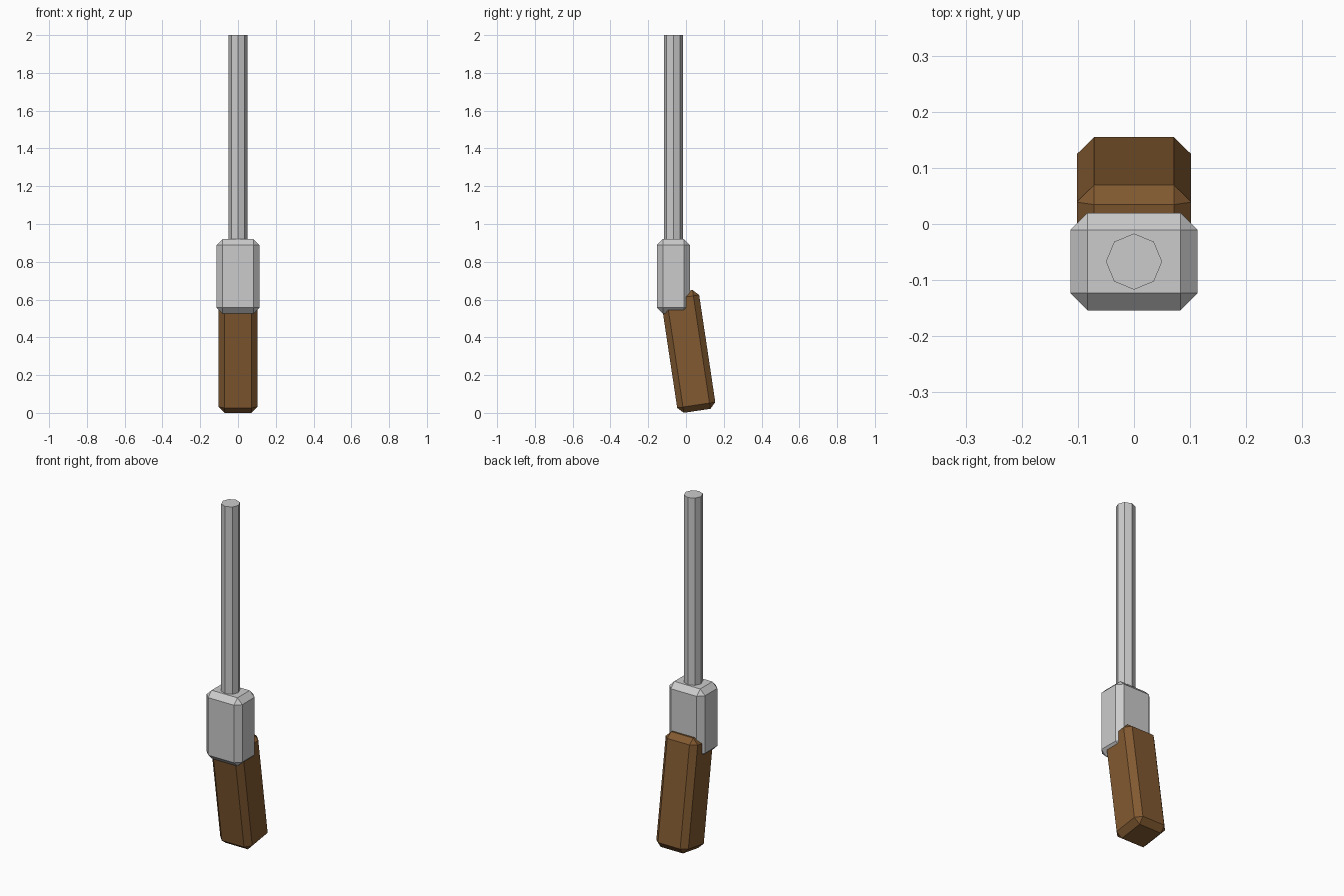
import bpy
import math

if "Cube" in bpy.data.objects:
    bpy.data.objects.remove(bpy.data.objects["Cube"])

wood = bpy.data.materials.new("wood")
wood.diffuse_color = (0.22, 0.1, 0.03, 1)
wood.use_nodes = True
wood.node_tree.nodes["Principled BSDF"].inputs["Base Color"].default_value = wood.diffuse_color


def chamfered_box(name, centre, size, bevel, tilt=0.0):
    bpy.ops.mesh.primitive_cube_add(size=1, location=centre)
    ob = bpy.context.object
    ob.name = name
    ob.scale = size
    bpy.ops.object.transform_apply(location=False, rotation=False, scale=True)
    ob.rotation_euler.x = tilt
    mod = ob.modifiers.new("chamfer", 'BEVEL')
    mod.width = bevel
    mod.segments = 1
    mod.limit_method = 'NONE'
    return ob


# Tilted wooden handle
handle = chamfered_box("handle", (0, 0.0115, 0.3255), (0.204, 0.204, 0.636),
                       0.031, math.radians(8.55))
handle.data.materials.append(wood)

# Metal housing overlapping the top of the handle
chamfered_box("housing", (0, -0.067, 0.723), (0.227, 0.174, 0.394), 0.031)

# Eight-sided shaft
bpy.ops.mesh.primitive_cylinder_add(vertices=8, radius=0.05, depth=1.12,
                                    location=(0, -0.067, 1.44))
bpy.context.object.name = "shaft"
